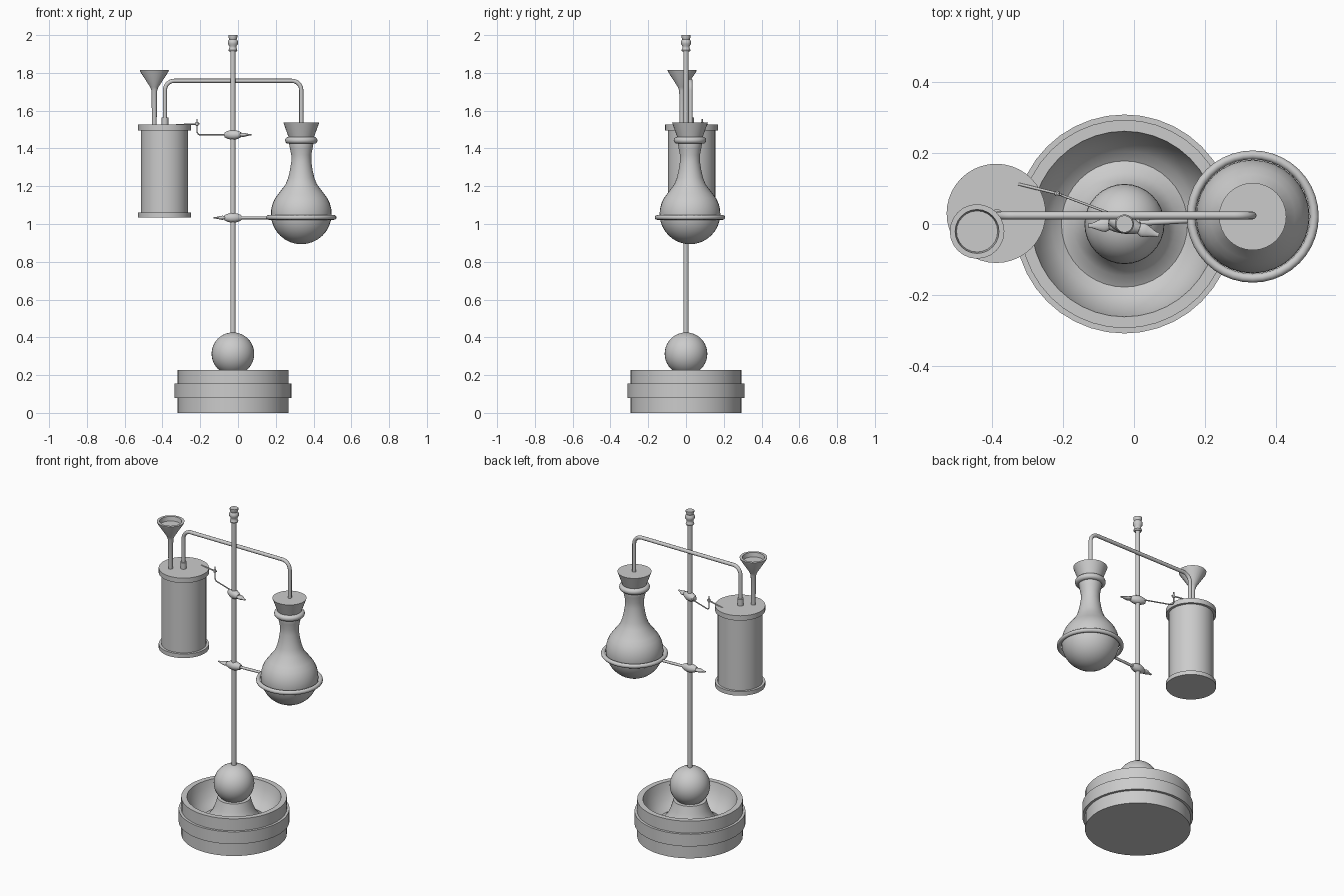
import bpy, bmesh, math
from mathutils import Vector, Matrix

if "Cube" in bpy.data.objects:
    bpy.data.objects.remove(bpy.data.objects["Cube"])


def finish(ob, angle=38):
    bpy.ops.object.select_all(action='DESELECT')
    ob.select_set(True)
    bpy.context.view_layer.objects.active = ob
    bpy.ops.object.shade_smooth_by_angle(angle=math.radians(angle))
    return ob


def lathe(name, profile, loc, sides=32, angle=38):
    """Revolve (radius, height) points, given from the bottom axis to the top axis."""
    bm = bmesh.new()
    verts = [bm.verts.new((r, 0, z)) for r, z in profile]
    edges = [bm.edges.new(p) for p in zip(verts, verts[1:])]
    bmesh.ops.spin(bm, geom=verts + edges, cent=(0, 0, 0), axis=(0, 0, 1),
                   angle=2 * math.pi, steps=sides)
    bmesh.ops.remove_doubles(bm, verts=bm.verts[:], dist=0.0002)
    bmesh.ops.recalc_face_normals(bm, faces=bm.faces[:])
    mesh = bpy.data.meshes.new(name)
    bm.to_mesh(mesh)
    bm.free()
    ob = bpy.data.objects.new(name, mesh)
    ob.location = loc
    bpy.context.collection.objects.link(ob)
    return finish(ob, angle)


def tube(name, points, radius, bend=0.0):
    """Round tube along points, with rounded corners."""
    pts = [Vector(p) for p in points]
    path = [pts[0]]
    for a, b, c in zip(pts, pts[1:], pts[2:]):
        p, q = b + (a - b).normalized() * bend, b + (c - b).normalized() * bend
        for i in range(9):
            t = i / 8
            w = 1 - t
            # rational quadratic: a true arc for right angles
            k = math.sqrt(2) * w * t
            path.append((p * w * w + b * k + q * t * t) / (w * w + k + t * t))
    path.append(pts[-1])
    cu = bpy.data.curves.new(name, 'CURVE')
    cu.dimensions = '3D'
    cu.bevel_depth = radius
    cu.bevel_resolution = 4
    cu.use_fill_caps = True
    sp = cu.splines.new('POLY')
    sp.points.add(len(path) - 1)
    for s, p in zip(sp.points, path):
        s.co = (*p, 1)
    ob = bpy.data.objects.new(name, cu)
    bpy.context.collection.objects.link(ob)
    bpy.ops.object.select_all(action='DESELECT')
    ob.select_set(True)
    bpy.context.view_layer.objects.active = ob
    bpy.ops.object.convert(target='MESH')
    return finish(bpy.context.object)


def clamp(name, z, yaw):
    """Boss around the rod with a pointed wing screw along the yaw direction."""
    turn = Matrix.Rotation(yaw, 4, 'Z') @ Matrix.Rotation(math.pi / 2, 4, 'Y')
    boss = lathe(name + "_boss", [(0, -.046), (.014, -.044), (.021, -.028), (.026, -.01),
                 (.026, .01), (.021, .028), (.014, .044), (0, .046)], (0, 0, 0), 16)
    boss.matrix_world = Matrix.Translation((CX, 0, z)) @ turn
    wing = lathe(name + "_wing_screw", [(0, .04), (.009, .04), (.013, .054), (.012, .064),
                 (.005, .09), (.004, .102), (0, .102)], (0, 0, 0), 12)
    wing.matrix_world = (Matrix.Translation((CX, 0, z)) @ turn
                         @ Matrix.Diagonal((.85, 1.5, 1, 1)))


CX = -.027                      # stand axis
FX, FY = .335, .021             # flask axis
KX, KY = -.389, .03             # canister axis

# Stand: banded bowl base with central flare, ball, rod and finial
lathe("base", [(0, 0), (.294, 0), (.294, .08), (.309, .08), (.309, .155), (.294, .155),
               (.294, .228), (.262, .228), (.252, .185), (.23, .14), (.205, .108), (.178, .09),
               (.145, .108), (.122, .14), (.105, .18), (.092, .225), (0, .225)],
      (CX, 0, 0), 40)
lathe("ball", [(.113 * math.sin(math.pi * i / 20), -.113 * math.cos(math.pi * i / 20))
               for i in range(21)], (CX, 0, .313))
lathe("rod", [(0, .35), (.0135, .35), (.0135, 1.93), (0, 1.93)], (CX, 0, 0), 20)
lathe("finial", [(0, 1.912), (.02, 1.912), (.024, 1.92), (.019, 1.932), (.019, 1.942),
                 (.027, 1.953), (.027, 1.967), (.02, 1.978), (.024, 1.99), (.024, 2), (0, 2)],
      (CX, 0, 0), 20)

# Lower clamp with ring holder
clamp("lower_clamp", 1.033, math.pi + .05)
tube("ring_arm", [(CX, 0, 1.033), (FX - .17, FY - .01, 1.033)], .008)
bpy.ops.mesh.primitive_torus_add(major_radius=.174, minor_radius=.0125, major_segments=40,
                                 minor_segments=12, location=(FX, FY, 1.035))
bpy.context.object.name = "holding_ring"
finish(bpy.context.object)

# Upper clamp with cranked arm and gripping pin
clamp("upper_clamp", 1.472, math.radians(-18))
tube("crank_arm", [(CX, .015, 1.472), (-.217, .086, 1.472), (-.217, .086, 1.555)], .0035, .02)
tube("grip_pin", [(-.205, .083, 1.53), (-.327, .113, 1.525)], .004)
lathe("grip_joint", [(0, -.014), (.007, -.009), (.008, 0), (.007, .009), (0, .014)],
      (-.217, .086, 1.53), 10)

# Flask: round body, waisted neck, collar and stopper
C, R = 1.054, .161
flask = [(R * math.sin(a), C - R * math.cos(a))
         for a in (math.radians(11 * i) for i in range(13))]
flask += [(.083, 1.21), (.069, 1.245), (.06, 1.285), (.053, 1.33), (.053, 1.365),
          (.06, 1.4), (.065, 1.43), (.06, 1.46), (0, 1.46)]
lathe("flask", flask, (FX, FY, 0))
bpy.ops.mesh.primitive_torus_add(major_radius=.068, minor_radius=.018, major_segments=32,
                                 minor_segments=12, location=(FX, FY, 1.443))
bpy.context.object.name = "flask_collar"
finish(bpy.context.object)
lathe("stopper", [(0, 1.44), (.06, 1.44), (.095, 1.537), (0, 1.537)], (FX, FY, 0))

# Canister with two rims
lathe("canister", [(0, 1.035), (.14, 1.035), (.14, 1.06), (.125, 1.06), (.125, 1.496),
                   (.14, 1.496), (.14, 1.526), (0, 1.526)], (KX, KY, 0), 40)

# Funnel with recessed cup
lathe("funnel", [(0, 1.51), (.012, 1.51), (.015, 1.705), (.022, 1.725), (.075, 1.807),
                 (.077, 1.816), (.062, 1.816), (.058, 1.79), (0, 1.79)], (-.443, -.021, 0), 24)

# Connecting tube and its sleeve
tube("connecting_tube", [(FX, .024, 1.52), (FX, .024, 1.758), (-.387, .024, 1.758),
                         (-.387, .024, 1.51)], .011, .05)
lathe("tube_sleeve", [(0, 1.51), (.018, 1.51), (.018, 1.565), (0, 1.565)],
      (-.387, .024, 0), 16)
